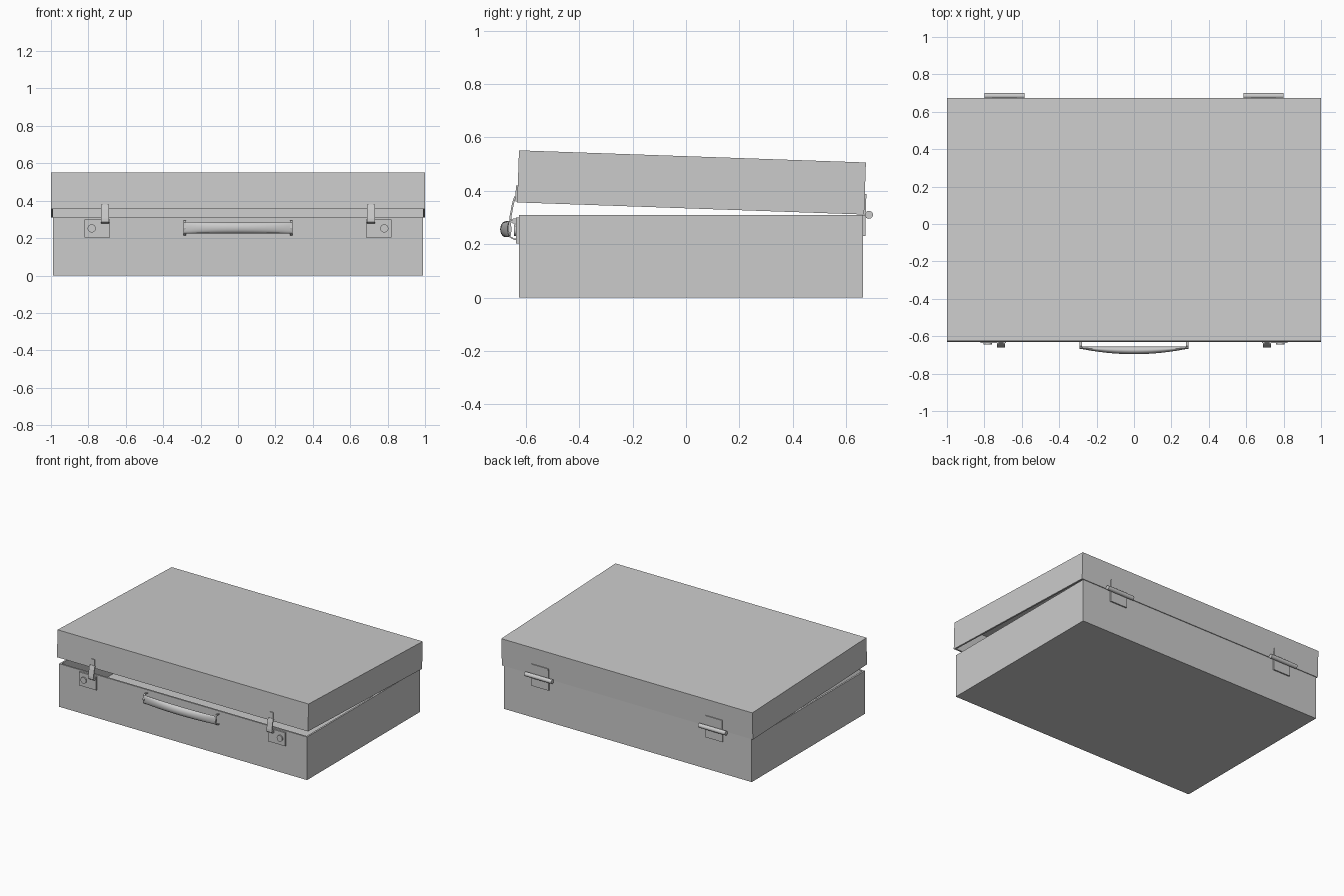
import bpy, bmesh, math
from mathutils import Vector, Matrix

if "Cube" in bpy.data.objects:
    bpy.data.objects.remove(bpy.data.objects["Cube"])

TILT = Matrix.Translation((0, 0.667, 0.311)) @ Matrix.Rotation(math.radians(-2), 4, 'X')


def finish(name, bm, matrix=None, smooth=False):
    bmesh.ops.recalc_face_normals(bm, faces=bm.faces)
    me = bpy.data.meshes.new(name)
    bm.to_mesh(me)
    bm.free()
    ob = bpy.data.objects.new(name, me)
    bpy.context.collection.objects.link(ob)
    if matrix is not None:
        ob.matrix_world = matrix
    if smooth:
        bpy.ops.object.select_all(action='DESELECT')
        ob.select_set(True)
        bpy.context.view_layer.objects.active = ob
        bpy.ops.object.shade_smooth_by_angle(angle=math.radians(40))
    return ob


def box_mesh(lo, hi):
    bm = bmesh.new()
    lo, hi = Vector(lo), Vector(hi)
    bmesh.ops.create_cube(bm, size=1, matrix=Matrix.Translation((lo + hi) / 2)
                          @ Matrix.Diagonal((*(hi - lo), 1)))
    return bm


def box(name, lo, hi, matrix=None):
    return finish(name, box_mesh(lo, hi), matrix)


def tray(name, lo, hi, open_dir, matrix=None):
    # open box with thin walls, open towards open_dir (+1 up, -1 down)
    bm = box_mesh(lo, hi)
    bm.normal_update()
    bmesh.ops.delete(bm, geom=[f for f in bm.faces if f.normal.z * open_dir > 0.9],
                     context='FACES')
    ob = finish(name, bm, matrix)
    # keep the outside facing out before thickening inwards
    me = ob.data
    if sum(p.normal.dot(p.center - (Vector(lo) + Vector(hi)) / 2) for p in me.polygons) < 0:
        me.flip_normals()
    mod = ob.modifiers.new("walls", 'SOLIDIFY')
    mod.thickness, mod.offset, mod.use_even_offset = 0.012, -1, True
    return ob


def cylinder(name, centre, radius, length, axis, segments=24):
    bm = bmesh.new()
    rot = Matrix.Rotation(math.pi / 2, 4, 'Y' if axis == 'x' else 'X')
    bmesh.ops.create_cone(bm, cap_ends=True, segments=segments, radius1=radius,
                          radius2=radius, depth=length,
                          matrix=Matrix.Translation(centre) @ rot)
    return finish(name, bm, smooth=True)


def strip(name, path, x0, x1, thick):
    # bent metal strip: (y, z) path given a thickness and a width along x
    bm = bmesh.new()
    rows = [[bm.verts.new((x, y, z)) for x in (x0, x1)] for y, z in path]
    for a, b in zip(rows, rows[1:]):
        bm.faces.new((a[0], a[1], b[1], b[0]))
    ob = finish(name, bm)
    mod = ob.modifiers.new("gauge", 'SOLIDIFY')
    mod.thickness, mod.offset = thick, 0
    return ob


# case halves, lid slightly open
tray("case_base", (-0.988, -0.625, 0), (0.988, 0.663, 0.31), 1)
tray("case_lid", (-1.0, -1.3, 0), (1.0, 0, 0.195), -1, TILT)

for side, s in (("left", -1), ("right", 1)):
    def span(a, b):
        return sorted((s * a, s * b))

    # latch
    a, b = span(0.685, 0.82)
    box(f"latch_plate_{side}", (a, -0.636, 0.203), (b, -0.624, 0.30))
    cylinder(f"latch_button_{side}", (s * 0.782, -0.638, 0.252), 0.022, 0.014, 'y')
    a, b = span(0.69, 0.732)
    strip(f"latch_hasp_{side}",
          [(-0.640, 0.378), (-0.648, 0.352), (-0.657, 0.305), (-0.658, 0.288),
           (-0.648, 0.281), (-0.634, 0.281)], a, b, 0.007)
    cylinder(f"latch_pivot_{side}", (s * 0.711, -0.642, 0.287), 0.010, 0.042, 'x', 12)
    a, b = span(0.698, 0.724)
    box(f"latch_catch_{side}", (a, -1.307, 0.003), (b, -1.299, 0.063), TILT)

    # hinge
    a, b = span(0.585, 0.80)
    cylinder(f"hinge_barrel_{side}", (s * 0.6925, 0.685, 0.31), 0.015, 0.215, 'x')
    a, b = span(0.625, 0.76)
    box(f"hinge_lower_leaf_{side}", (a, 0.662, 0.23), (b, 0.672, 0.31))
    box(f"hinge_upper_leaf_{side}", (a, -0.001, 0), (b, 0.006, 0.077), TILT)

    # handle mount
    a, b = span(0.279, 0.291)
    strip(f"handle_bracket_{side}",
          [(-0.624, 0.288), (-0.652, 0.291), (-0.664, 0.283), (-0.667, 0.255),
           (-0.660, 0.228), (-0.645, 0.219), (-0.624, 0.216)], a, b, 0.005)

# handle grip: flat back, bowed front
bm = bmesh.new()
rings, n, steps = [], 20, 24
for i in range(steps + 1):
    t = -1 + 2 * i / steps
    back, front = -0.654, -0.667 - 0.029 * (1 - t * t)
    cy, ry = (back + front) / 2, (back - front) / 2
    rings.append([bm.verts.new((0.285 * t, cy + ry * math.cos(2 * math.pi * k / n),
                                0.256 + 0.03 * math.sin(2 * math.pi * k / n)))
                  for k in range(n)])
for p, q in zip(rings, rings[1:]):
    for k in range(n):
        bm.faces.new((p[k], p[(k + 1) % n], q[(k + 1) % n], q[k]))
bm.faces.new(rings[0])
bm.faces.new(rings[-1])
finish("handle_grip", bm, smooth=True)
